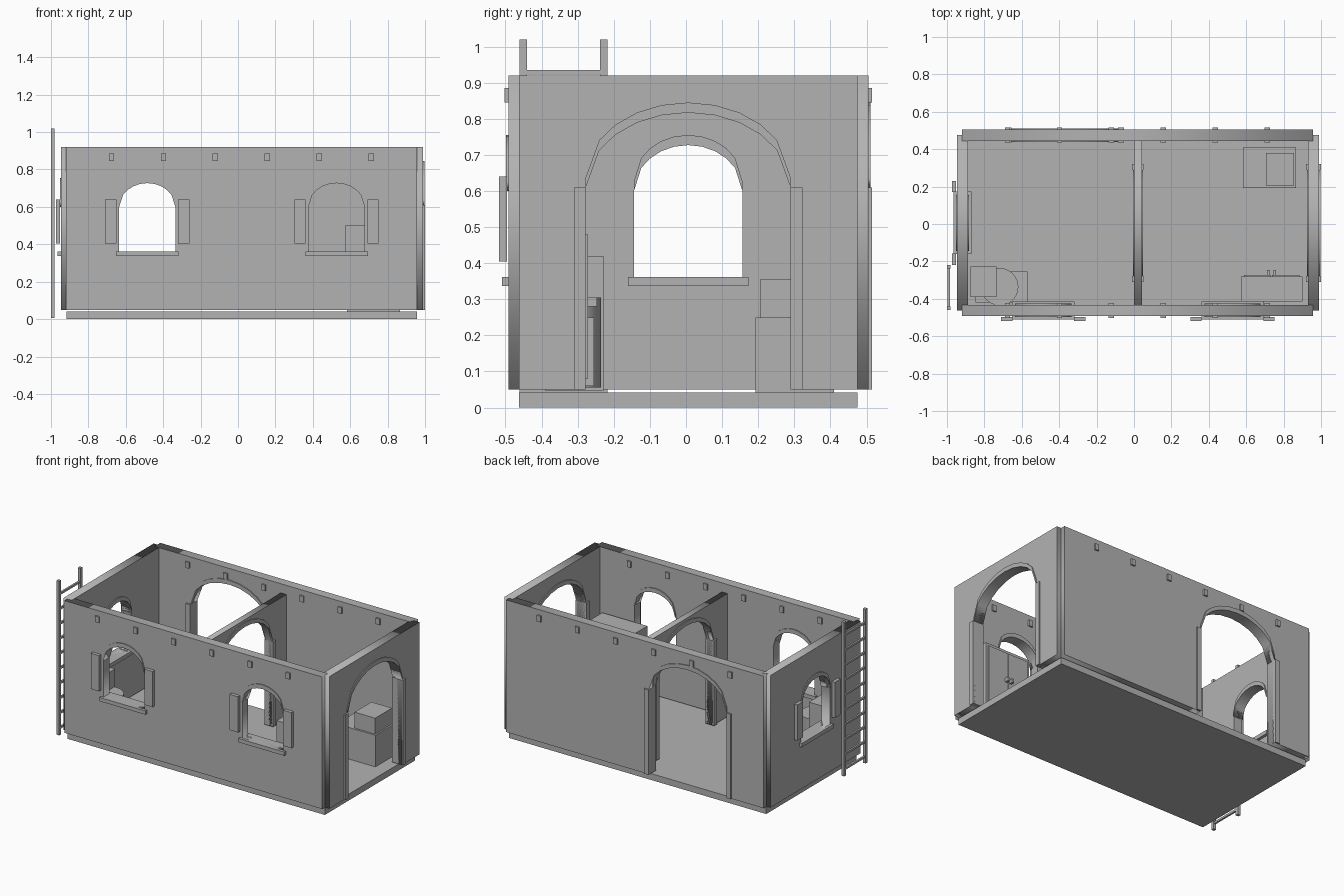
import bpy
from math import sin, cos, radians, pi

cube = bpy.data.objects.get("Cube")
if cube:
    bpy.data.objects.remove(cube, do_unlink=True)

stone = bpy.data.materials.new("plain_grey")
stone.use_nodes = True
GREY = (0.45, 0.45, 0.45, 1)
stone.diffuse_color = GREY
stone.node_tree.nodes["Principled BSDF"].inputs["Base Color"].default_value = GREY

BASE, TOP = 0.05, 0.92
MID_Y = 0.006
DOOR = dict(half=0.284, spring=0.609, rise=0.208)
WINDOW = dict(half=0.15, spring=0.6, rise=0.127)
SILL = 0.362
RING = 0.028


def box(name, x, y, z):
    """Box given by its extents on each axis."""
    bpy.ops.mesh.primitive_cube_add(size=1, location=[sum(r) / 2 for r in (x, y, z)])
    ob = bpy.context.object
    ob.name = name
    ob.scale = [r[1] - r[0] for r in (x, y, z)]
    bpy.ops.object.transform_apply(location=False, rotation=False)
    ob.data.materials.append(stone)
    return ob


def panel(name, axis, depth, loops):
    """Upright slab along an axis, from an outline and optional holes."""
    curve = bpy.data.curves.new(name, 'CURVE')
    curve.dimensions = '2D'
    curve.fill_mode = 'BOTH'
    curve.extrude = (depth[1] - depth[0]) / 2
    for loop in loops:
        spline = curve.splines.new('POLY')
        spline.points.add(len(loop) - 1)
        for point, (u, z) in zip(spline.points, loop):
            point.co = (u, z, 0, 1)
        spline.use_cyclic_u = True
    ob = bpy.data.objects.new(name, curve)
    bpy.context.collection.objects.link(ob)
    mid = sum(depth) / 2
    ob.location = (0, mid, 0) if axis == 'x' else (mid, 0, 0)
    ob.rotation_euler = (pi / 2, 0, 0 if axis == 'x' else pi / 2)
    bpy.ops.object.select_all(action='DESELECT')
    ob.select_set(True)
    bpy.context.view_layer.objects.active = ob
    bpy.ops.object.convert(target='MESH')
    ob = bpy.context.object
    ob.data.materials.clear()
    ob.data.materials.append(stone)


def arc(c, half, spring, rise):
    """Faceted arch line from left to right."""
    steps = (180, 150, 135, 120, 105, 90, 75, 60, 45, 30, 0)
    return [(c + half * cos(radians(a)), spring + rise * sin(radians(a))) for a in steps]


def wall_box(name, axis, u, depth, z):
    box(name, *((u, depth) if axis == 'x' else (depth, u)), z)


def grow(depth, d):
    return (depth[0] - d, depth[1] + d)


def ring(name, axis, c, depth, shape):
    """Crescent trim over an opening."""
    low = arc(c, **shape)
    high = [(u, z + RING) for u, z in reversed(low)]
    panel(name, axis, grow(depth, 0.006), [low + high])


def wall(name, axis, span, depth, top=TOP, door=None, windows=(), out=1):
    """Wall with an arched doorway and arched windows, all trimmed."""
    outline = [(span[0], BASE)]
    if door is not None:
        left, right = door - DOOR["half"], door + DOOR["half"]
        outline += [(left, BASE)] + arc(door, **DOOR) + [(right, BASE)]
        ring(name + "_door_arch", axis, door, depth, DOOR)
        for side, u in (("left", (left - 0.032, left)), ("right", (right, right + 0.032))):
            wall_box(f"{name}_{side}_jamb", axis, u, grow(depth, 0.01), (BASE, 0.61))
    outline += [(span[1], BASE), (span[1], top), (span[0], top)]
    holes = []
    for i, c in enumerate(windows):
        holes.append([(c - 0.15, SILL)] + arc(c, **WINDOW) + [(c + 0.15, SILL)])
        tag = f"{name}_window_{i + 1}"
        ring(tag + "_arch", axis, c, depth, WINDOW)
        wall_box(tag + "_sill", axis, (c - 0.167, c + 0.167), grow(depth, 0.018), (0.337, SILL))
        face = depth[1] if out > 0 else depth[0]
        slab = tuple(sorted((face + out * 0.004, face + out * 0.026)))
        for s in (-1, 1):
            u = tuple(sorted((c + s * 0.165, c + s * 0.225)))
            wall_box(tag + "_shutter", axis, u, slab, (0.405, 0.64))
    panel(name, axis, depth, [outline] + holes)


# Floor and walls
box("floor", (-0.917, 0.957), (-0.463, 0.475), (0, 0.042))
LONG, SHORT = (-0.92, 0.957), (-0.463, 0.475)
FRONT, BACK = (-0.492, -0.432), (0.445, 0.505)
wall("front_wall", 'x', LONG, FRONT, windows=(-0.485, 0.527), out=-1)
wall("back_wall", 'x', LONG, BACK, door=-0.37)
wall("right_wall", 'y', SHORT, (-0.947, -0.888), windows=(MID_Y,), out=-1)
wall("left_wall", 'y', SHORT, (0.93, 0.99), door=MID_Y)
wall("partition", 'y', (-0.44, 0.45), (0, 0.042), top=0.86, door=MID_Y)

# Beam ends through the long walls
for i in range(6):
    x = -0.677 + i * 0.278
    for depth in (FRONT, BACK):
        box("beam_end", (x - 0.014, x + 0.014), grow(depth, 0.01), (0.845, 0.885))

# Ladder
for y in (-0.461, -0.238):
    box("ladder_rail", (-1.0, -0.98), (y, y + 0.02), (0.005, 1.02))
for i in range(10):
    z = 0.04 + i * 0.098
    box("ladder_rung", (-0.996, -0.984), (-0.45, -0.23), (z, z + 0.013))

# Cupboard with double doors
box("cupboard", (0.572, 0.9), (-0.415, -0.28), (BASE, 0.5))
for x, knob in ((0.587, 0.712), (0.739, 0.745)):
    box("cupboard_door", (x, x + 0.146), (-0.281, -0.272), (0.08, 0.48))
    box("cupboard_knob", (knob, knob + 0.015), (-0.275, -0.247), (0.28, 0.305))

# Stacked crates
box("large_crate", (0.583, 0.867), (0.192, 0.41), (0.042, 0.25))
box("small_crate", (0.706, 0.856), (0.205, 0.38), (0.25, 0.355))

# Storage in the corner
box("tall_box", (-0.873, -0.735), (-0.39, -0.228), (0.048, 0.42))
box("low_chest", (-0.848, -0.57), (-0.42, -0.255), (0.06, 0.25))
bpy.ops.mesh.primitive_cylinder_add(vertices=24, radius=0.1, depth=0.25, location=(-0.718, -0.336, 0.18))
barrel = bpy.context.object
barrel.name = "barrel"
barrel.data.materials.append(stone)
bpy.ops.object.shade_smooth_by_angle()
